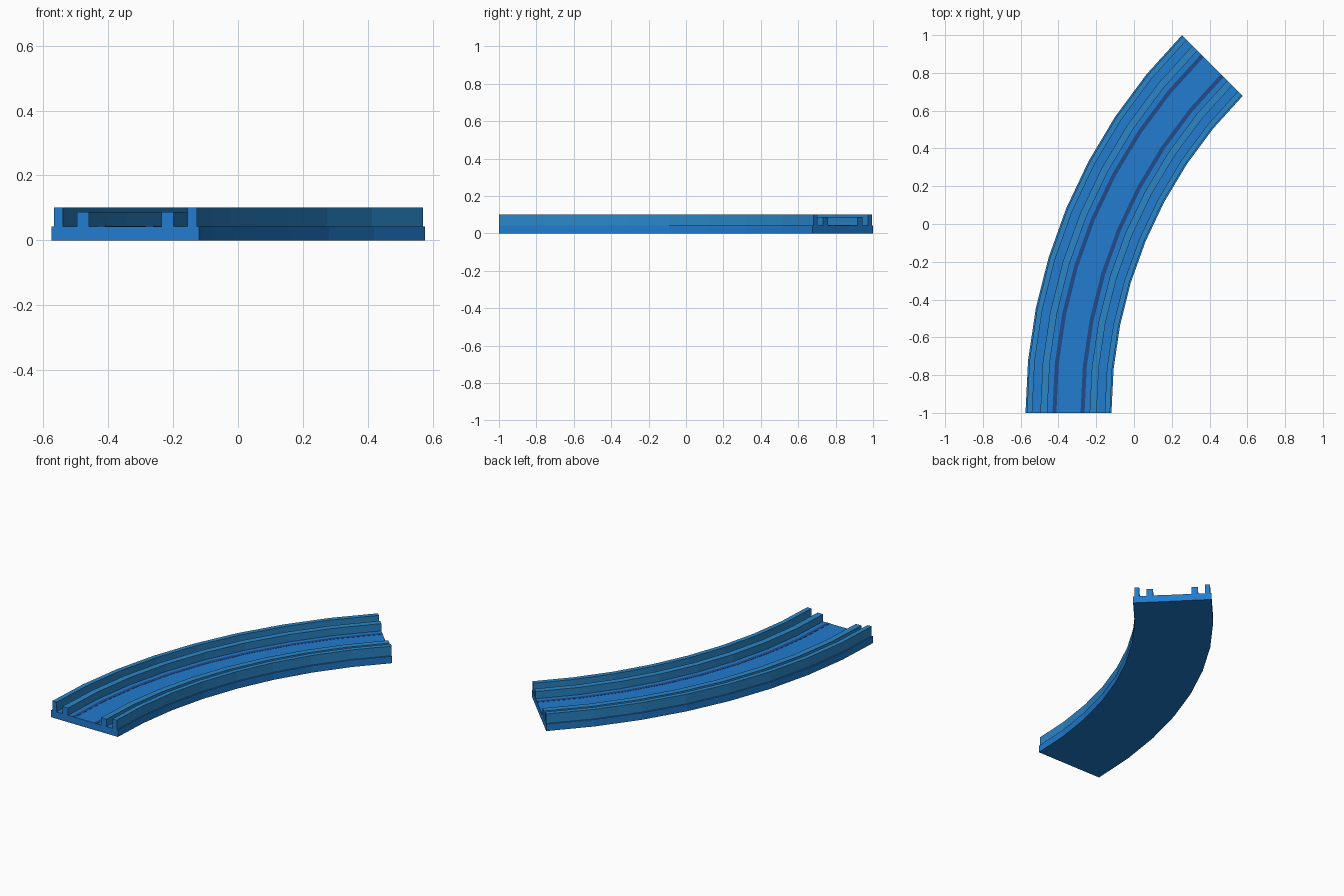
import bpy
import bmesh
from math import radians, sin, cos

cube = bpy.data.objects.get("Cube")
if cube:
    bpy.data.objects.remove(cube, do_unlink=True)

RADIUS = 2.60      # centre line of the bend
CENTRE_X = 2.253   # pivot of the bend
CENTRE_Y = -1.0
SWEEP = radians(45)
STEPS = 8


def material(name, rgb):
    mat = bpy.data.materials.new(name)
    mat.use_nodes = True
    colour = (*rgb, 1)
    mat.diffuse_color = colour
    mat.node_tree.nodes["Principled BSDF"].inputs["Base Color"].default_value = colour
    return mat


bed_blue = material("bed blue", (0.015, 0.2, 0.62))
rail_blue = material("rail blue", (0.024, 0.24, 0.58))
stripe_navy = material("stripe navy", (0.015, 0.07, 0.25))


def curved_bar(name, inner, outer, bottom, top, side_mat, end_mat):
    """Sweep a rectangular section, given as offsets from the centre line, along the bend."""
    bm = bmesh.new()
    section = [(inner, bottom), (outer, bottom), (outer, top), (inner, top)]
    rings = []
    for i in range(STEPS + 1):
        a = SWEEP * i / STEPS
        rings.append([bm.verts.new((CENTRE_X - (RADIUS + o) * cos(a),
                                    CENTRE_Y + (RADIUS + o) * sin(a), z))
                      for o, z in section])
    for r, s in zip(rings, rings[1:]):
        for k in range(4):
            n = (k + 1) % 4
            bm.faces.new((r[k], r[n], s[n], s[k]))
    for ring in (rings[0], rings[-1]):
        bm.faces.new(ring).material_index = 1
    bmesh.ops.recalc_face_normals(bm, faces=bm.faces)
    mesh = bpy.data.meshes.new(name)
    bm.to_mesh(mesh)
    bm.free()
    mesh.materials.append(side_mat)
    mesh.materials.append(end_mat)
    obj = bpy.data.objects.new(name, mesh)
    bpy.context.collection.objects.link(obj)


# Flat track bed
BED_TOP = 0.043
curved_bar("track_bed", -0.2275, 0.2275, 0, BED_TOP, bed_blue, bed_blue)

# Mirrored walls, guide rails and painted stripes on each side of the centre line
parts = [
    ("outer_wall", 0.192, 0.220, 0.102, rail_blue, bed_blue),
    ("guide_rail", 0.112, 0.149, 0.088, rail_blue, bed_blue),
    ("floor_stripe", 0.064, 0.085, BED_TOP + 0.001, stripe_navy, stripe_navy),
]
for name, near, far, top, side_mat, end_mat in parts:
    curved_bar(name + "_right", near, far, BED_TOP, top, side_mat, end_mat)
    curved_bar(name + "_left", -far, -near, BED_TOP, top, side_mat, end_mat)
